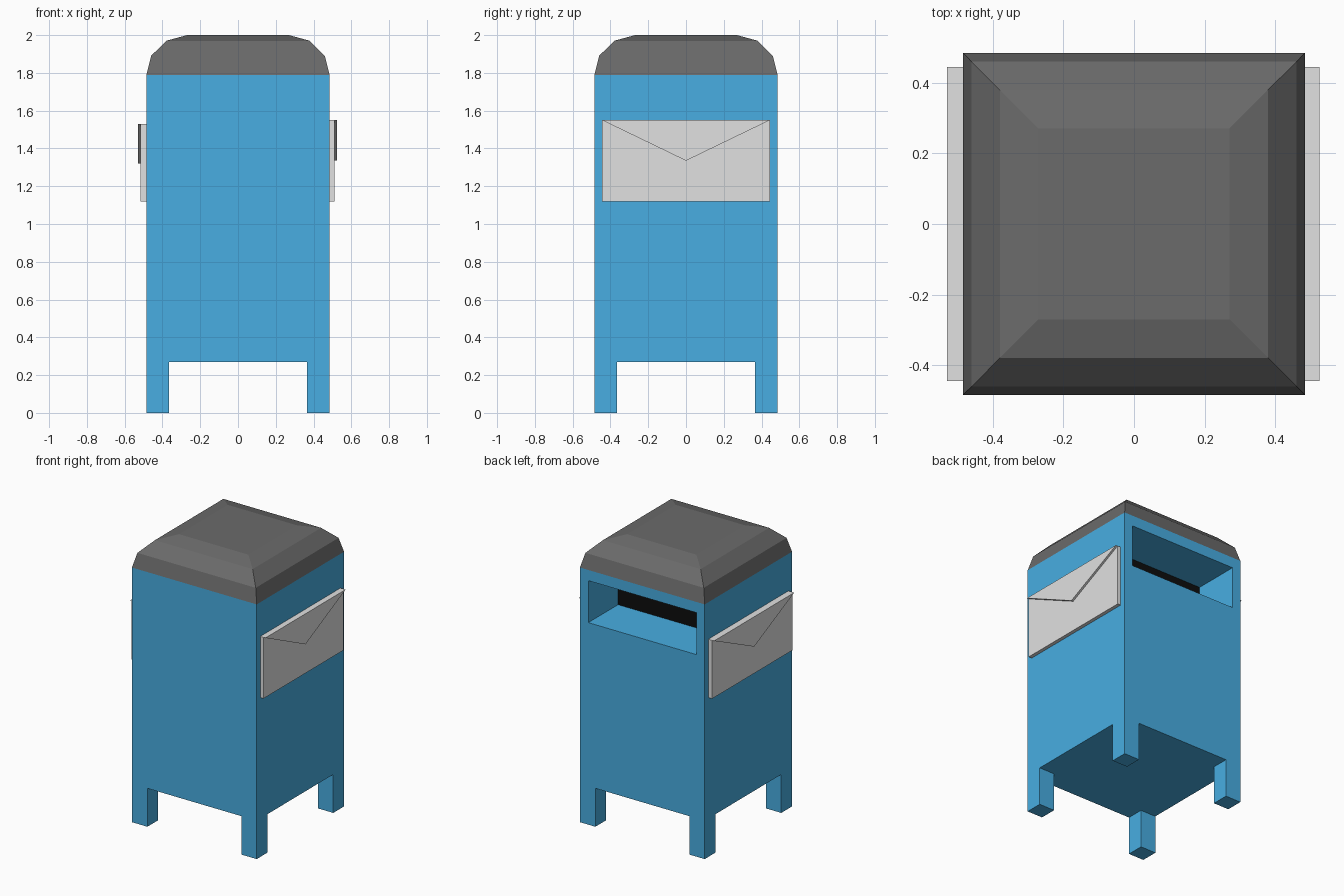
import bpy, bmesh

if "Cube" in bpy.data.objects:
    bpy.data.objects.remove(bpy.data.objects["Cube"])


def material(name, rgb):
    m = bpy.data.materials.new(name)
    m.diffuse_color = (*rgb, 1)
    m.use_nodes = True
    m.node_tree.nodes["Principled BSDF"].inputs["Base Color"].default_value = m.diffuse_color
    return m


BLUE = material("blue_paint", (0.065, 0.42, 0.76))
GREY = material("dark_grey", (0.145, 0.145, 0.145))
WHITE = material("white", (0.75, 0.75, 0.75))
BLACK = material("black", (0.004, 0.004, 0.004))


def finish(name, bm, *mats):
    bmesh.ops.recalc_face_normals(bm, faces=bm.faces)
    me = bpy.data.meshes.new(name)
    bm.to_mesh(me)
    bm.free()
    for m in mats:
        me.materials.append(m)
    ob = bpy.data.objects.new(name, me)
    bpy.context.collection.objects.link(ob)
    return ob


def loft(name, rings, *mats):
    """Closed solid through equal-length rings of points."""
    bm = bmesh.new()
    loops = [[bm.verts.new(p) for p in r] for r in rings]
    n = len(loops[0])
    for a, b in zip(loops, loops[1:]):
        for i in range(n):
            j = (i + 1) % n
            bm.faces.new((a[i], a[j], b[j], b[i]))
    bm.faces.new(loops[0][::-1])
    bm.faces.new(loops[-1])
    return finish(name, bm, *mats)


def square(h, z, cx=0, cy=0):
    return [(cx + sx * h, cy + sy * h, z) for sx, sy in ((-1, -1), (1, -1), (1, 1), (-1, 1))]


H = 0.485

# Body: box with a deep posting recess in the back, black at its far wall
bm = bmesh.new()
bmesh.ops.create_cube(bm, size=1)
for v in bm.verts:
    v.co = (v.co.x * 2 * H, v.co.y * 2 * H, 1.79 if v.co.z > 0 else 0.27)
bm.normal_update()
back = max(bm.faces, key=lambda f: f.calc_center_median().y)
bmesh.ops.inset_individual(bm, faces=[back], thickness=0.05)
for v in back.verts:
    v.co = (0.42 if v.co.x > 0 else -0.42, H, 1.715 if v.co.z > 1 else 1.42)
hole = bmesh.ops.extrude_discrete_faces(bm, faces=[back])["faces"][0]
for v in hole.verts:
    v.co.y -= 0.33
hole.material_index = 1
finish("body", bm, BLUE, BLACK)

# Roof: stepped rounded cap
loft("roof", [square(h, z) for h, z in
              ((H, 1.79), (0.46, 1.89), (0.38, 1.97), (0.27, 2.0))], GREY)

# Four corner legs
for name, sx, sy in (("front_left_leg", -1, -1), ("front_right_leg", 1, -1),
                     ("back_left_leg", -1, 1), ("back_right_leg", 1, 1)):
    loft(name, [square(0.06, z, sx * 0.425, sy * 0.425) for z in (0, 0.272)], BLUE)

# Envelope plate and pointed flap on each side
for side, s, x_plate, x_flap, top, tip in (("right", 1, 0.51, 0.525, 1.55, 1.335),
                                           ("left", -1, 0.515, 0.53, 1.53, 1.32)):
    plate = [(-0.445, 1.12), (0.445, 1.12), (0.445, top), (-0.445, top)]
    flap = [(-0.445, top), (0, tip), (0.445, top)]
    for part, pts, x in (("envelope", plate, x_plate), ("envelope_flap", flap, x_flap)):
        loft(f"{side}_{part}", [[(s * d, y, z) for y, z in pts] for d in (0.48, x)], WHITE)
